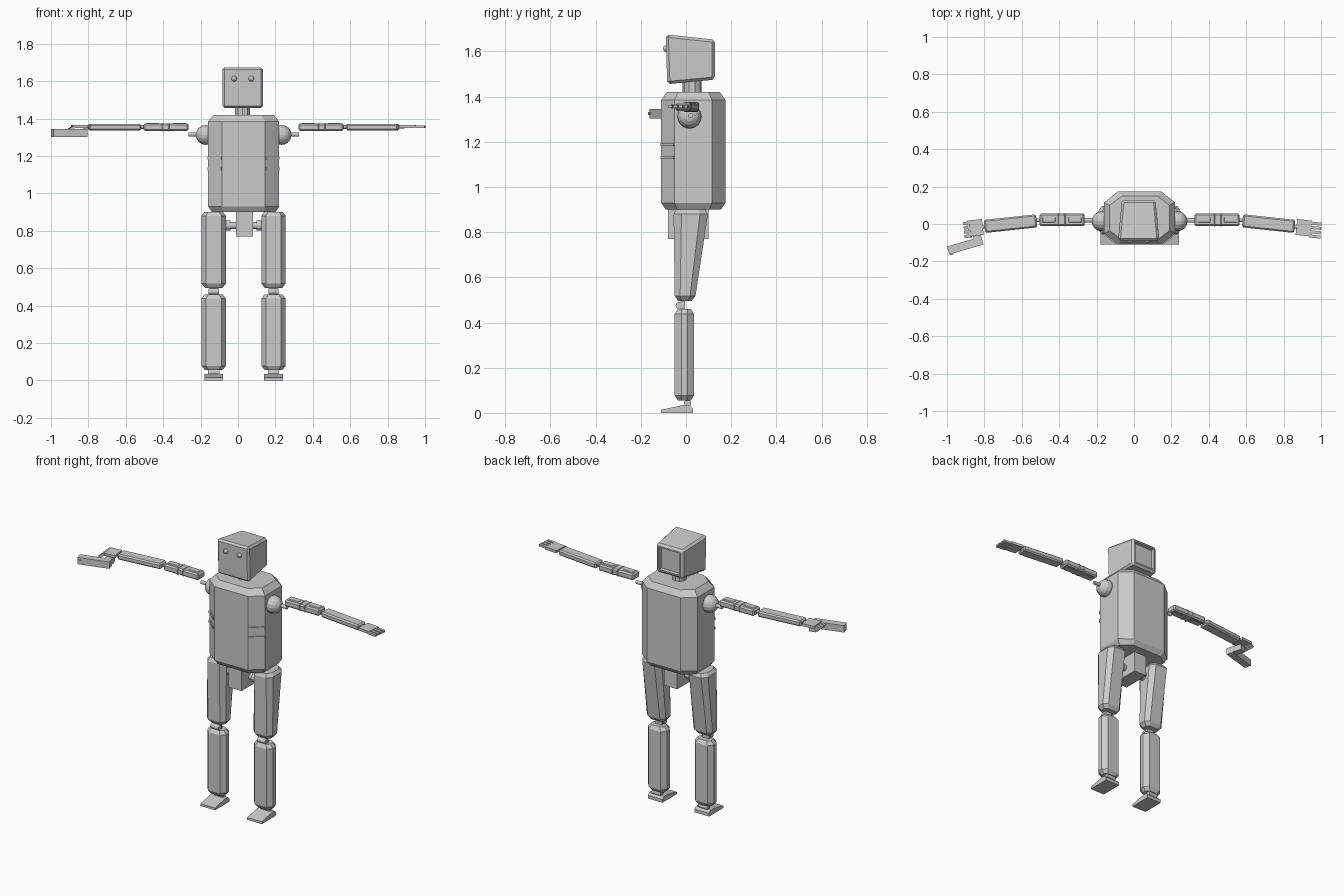
import bpy, bmesh, math
from mathutils import Matrix, Vector

if "Cube" in bpy.data.objects:
    bpy.data.objects.remove(bpy.data.objects["Cube"])

CX = 0.03  # symmetry line of the body

grey = bpy.data.materials.new("body_grey")
grey.diffuse_color = (0.6, 0.6, 0.6, 1)
grey.use_nodes = True
grey.node_tree.nodes["Principled BSDF"].inputs["Base Color"].default_value = grey.diffuse_color


def finish(name, bm):
    bmesh.ops.recalc_face_normals(bm, faces=bm.faces)
    me = bpy.data.meshes.new(name)
    bm.to_mesh(me)
    bm.free()
    me.materials.append(grey)
    ob = bpy.data.objects.new(name, me)
    bpy.context.collection.objects.link(ob)
    return ob


def box(name, loc, size, rz=0.0, ry=0.0, bevel=0.0):
    bm = bmesh.new()
    bmesh.ops.create_cube(bm, size=1)
    bmesh.ops.scale(bm, vec=size, verts=bm.verts)
    if bevel:
        bmesh.ops.bevel(bm, geom=bm.edges[:], offset=bevel, segments=1, affect='EDGES')
    ob = finish(name, bm)
    ob.location = loc
    ob.rotation_euler = (0, ry, rz)
    return ob


def cyl(name, loc, r, length, axis='X', sides=12):
    bm = bmesh.new()
    bmesh.ops.create_cone(bm, cap_ends=True, segments=sides, radius1=r, radius2=r, depth=length)
    if axis == 'X':
        bmesh.ops.rotate(bm, verts=bm.verts, matrix=Matrix.Rotation(math.pi / 2, 3, 'Y'))
    ob = finish(name, bm)
    ob.location = loc
    return ob


def ball(name, loc, r, u=16, v=8):
    bm = bmesh.new()
    bmesh.ops.create_uvsphere(bm, u_segments=u, v_segments=v, radius=r)
    bmesh.ops.rotate(bm, verts=bm.verts, matrix=Matrix.Rotation(math.pi / 2, 3, 'Y'))
    ob = finish(name, bm)
    ob.location = loc
    return ob


def loft(name, rings):
    """Chamfered upright block; ring = (z, x0, x1, y0, y1, chamfer x, chamfer y)."""
    bm = bmesh.new()
    loops = []
    for z, x0, x1, y0, y1, a, b in rings:
        pts = [(x0 + a, y0), (x1 - a, y0), (x1, y0 + b), (x1, y1 - b),
               (x1 - a, y1), (x0 + a, y1), (x0, y1 - b), (x0, y0 + b)]
        loops.append([bm.verts.new((x, y, z)) for x, y in pts])
    for lo, hi in zip(loops, loops[1:]):
        for i in range(8):
            j = (i + 1) % 8
            bm.faces.new((lo[i], lo[j], hi[j], hi[i]))
    bm.faces.new(loops[0])
    bm.faces.new(loops[-1])
    return finish(name, bm)


# torso with chamfered corners and rims
tx0, tx1 = -0.16, 0.22
loft("torso", [
    (0.90, tx0 + .02, tx1 - .02, -0.09, 0.155, .065, .05),
    (0.93, tx0, tx1, -0.11, 0.175, .075, .06),
    (1.385, tx0, tx1, -0.11, 0.175, .075, .06),
    (1.42, tx0 + .03, tx1 - .03, -0.085, 0.15, .065, .05)])

# head: wedge-shaped block, narrower at the back, recessed back panel
bm = bmesh.new()
front = [bm.verts.new((CX - .005 + sx * .11, y, z)) for sx, y, z in
         [(-1, -.083, 1.455), (1, -.083, 1.455), (1, -.09, 1.675), (-1, -.09, 1.675)]]
back = [bm.verts.new((CX - .005 + sx * .09, .128, z)) for sx, z in
        [(-1, 1.475), (1, 1.475), (1, 1.652), (-1, 1.652)]]
bm.faces.new(front)
bm.faces.new(back)
for i in range(4):
    j = (i + 1) % 4
    bm.faces.new((front[i], front[j], back[j], back[i]))
bmesh.ops.recalc_face_normals(bm, faces=bm.faces)
bmesh.ops.bevel(bm, geom=bm.edges[:], offset=.012, segments=1, affect='EDGES')
panel = max(bm.faces, key=lambda f: f.calc_center_median().y)
bmesh.ops.inset_region(bm, faces=[panel], thickness=.012)
bmesh.ops.inset_region(bm, faces=[panel], thickness=.002, depth=-.02)
finish("head", bm)
cyl("neck", (CX - .005, .027, 1.44), .042, .09, 'Z', 10)

# pelvis block and hip axle
box("pelvis", (CX + .005, .01, .845), (.09, .18, .15))
cyl("hip_axle", (CX, .01, .828), .02, .24)

for s, side in ((1, "left"), (-1, "right")):
    def X(d):
        return CX + s * d

    def n(part):
        return side + "_" + part

    ball(n("eye"), (CX - .005 + s * .046, -.087, 1.613), .015, 12, 8)
    cyl(n("hip_collar"), (X(.085), .01, .828), .028, .03)

    # thin ribs wrapped over the front corners of the torso
    for z in (1.188, 1.13):
        box(n("torso_rib"), (X(.1545), -.081, z), (.092, .008, .014), rz=s * math.atan2(.06, .075))

    # leg
    x0, x1 = sorted((X(.095), X(.225)))
    loft(n("thigh"), [
        (.495, x0 + .018, x1 - .018, -.035, .025, .02, .015),
        (.518, x0, x1, -.05, .042, .024, .024),
        (.88, x0, x1, -.055, .097, .024, .035),
        (.90, x0 + .015, x1 - .015, -.042, .085, .02, .03)])
    cyl(n("knee"), (X(.16), -.03, .475), .016, .055)
    box(n("knee_link"), (X(.16), -.015, .478), (.045, .02, .04))
    loft(n("shin"), [
        (.055, x0 + .018, x1 - .018, -.036, .022, .02, .015),
        (.078, x0, x1, -.05, .036, .024, .03),
        (.438, x0, x1, -.05, .036, .024, .03),
        (.46, x0 + .018, x1 - .018, -.036, .022, .02, .015)])
    cyl(n("ankle"), (X(.16), .007, .043), .016, .06)

    # wedge foot
    bm = bmesh.new()
    prof = [(-.11, 0), (.03, 0), (.03, .02), (.015, .034), (-.015, .034), (-.11, .014)]
    ends = [[bm.verts.new((X(.16) + w, y, z)) for y, z in prof] for w in (-.05, .05)]
    bm.faces.new(ends[0])
    bm.faces.new(ends[1])
    for i in range(6):
        j = (i + 1) % 6
        bm.faces.new((ends[0][i], ends[0][j], ends[1][j], ends[1][i]))
    finish(n("foot"), bm)

    # shoulder and arm
    ball(n("shoulder"), (X(.203), .015, 1.312), .053)
    cyl(n("shoulder_pin"), (X(.265), .02, 1.315), .011, .06)
    box(n("upper_arm"), (X(.414), .022, 1.354), (.24, .068, .04), bevel=.008)
    for d in (.40, .435):
        box(n("arm_band"), (X(d), .022, 1.354), (.012, .073, .045), bevel=.006)
    for d in (.345, .485):
        box(n("arm_strip"), (X(d), .022, 1.354), (.07, .03, .044), bevel=.003)
    turn = -s * .107
    box(n("forearm"), (X(.69), .002, 1.354), (.28, .07, .035), rz=turn, bevel=.008)
    cyl(n("elbow_pin"), (X(.545), .02, 1.354), .01, .05)
    cyl(n("wrist_pin"), (X(.835), -.015, 1.354), .008, .05)

    # hand: palm and four fingers, one hand curled round the grip
    box(n("palm"), (X(.878), -.02, 1.356), (.08, .085, .016), rz=turn)
    for i in range(4):
        y = .01 - i * .023
        if s > 0:
            box(n("finger"), (X(.943 - .002 * i), y - .008, 1.356), (.06, .016, .013), rz=turn)
        else:
            box(n("finger"), (X(.922 - .002 * i), y - .006, 1.348), (.04, .017, .014),
                rz=turn, ry=-.6)

# hand-held tool: long body with an angled grip
box("tool_body", (-.902, -.115, 1.323), (.19, .044, .042), rz=.28)
box("tool_grip", (-.84, -.062, 1.324), (.042, .09, .036), rz=.28)
box("tool_sight", (-.975, -.16, 1.325), (.02, .01, .012), rz=.28)
